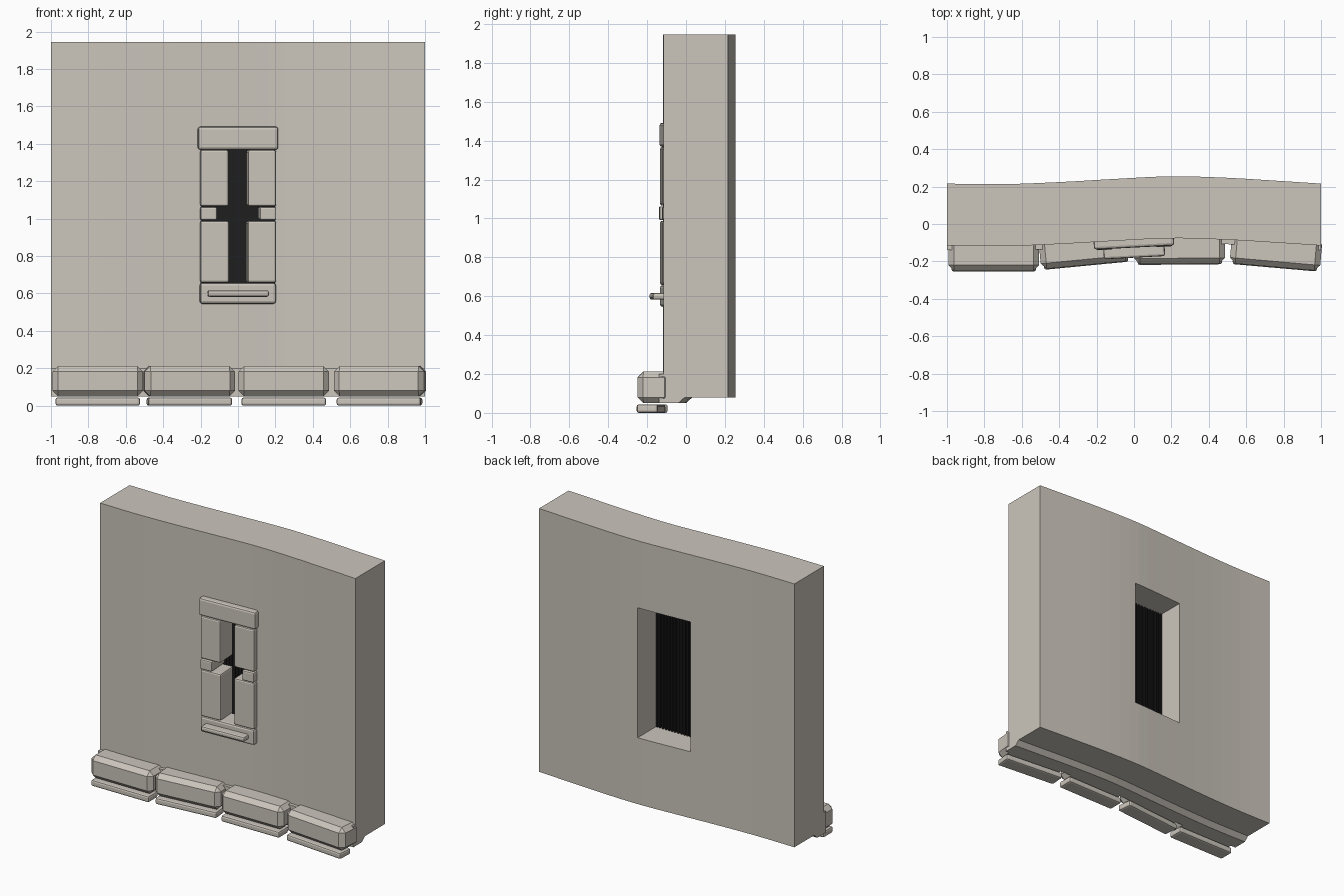
import bpy, bmesh, math
from mathutils import Matrix, Vector

if "Cube" in bpy.data.objects:
    bpy.data.objects.remove(bpy.data.objects["Cube"])


def material(name, rgb):
    m = bpy.data.materials.new(name)
    m.diffuse_color = (*rgb, 1)
    m.use_nodes = True
    m.node_tree.nodes["Principled BSDF"].inputs["Base Color"].default_value = m.diffuse_color
    return m


STONE = material("warm_grey_stone", (0.60, 0.56, 0.50))
DARK = material("dark_grating", (0.013, 0.013, 0.013))


def add_object(name, bm, mat):
    bmesh.ops.recalc_face_normals(bm, faces=bm.faces)
    me = bpy.data.meshes.new(name)
    bm.to_mesh(me)
    bm.free()
    me.materials.append(mat)
    ob = bpy.data.objects.new(name, me)
    bpy.context.collection.objects.link(ob)
    return ob


def box(name, x, y, z, bevel=0.0, segments=1, mat=STONE, pivot=(0, 0), angle=0.0):
    """Bevelled box from (min, max) ranges, turned about a vertical pivot."""
    bm = bmesh.new()
    bmesh.ops.create_cube(bm, size=1)
    for v in bm.verts:
        v.co = Vector([(a + b) / 2 + c * (b - a) for c, (a, b) in zip(v.co, (x, y, z))])
    if bevel:
        bmesh.ops.bevel(bm, geom=bm.edges[:], offset=bevel, segments=segments,
                        profile=0.5, affect='EDGES')
    p = Vector((*pivot, 0))
    bm.transform(Matrix.Translation(p) @ Matrix.Rotation(math.radians(angle), 4, 'Z'))
    return add_object(name, bm, mat)


# Gentle S-bend of the wall front, interpolated through a few points
BEND = [(-1.3, -0.108), (-1, -0.115), (-0.7, -0.118), (-0.4, -0.107), (-0.1, -0.090),
        (0.2, -0.076), (0.5, -0.084), (0.75, -0.099), (1, -0.115), (1.25, -0.131)]


def bend(x):
    i = max(j for j in range(1, len(BEND) - 2) if BEND[j][0] <= x + 1e-6 or j == 1)
    (x0, p0), (x1, p1), (x2, p2), (x3, p3) = BEND[i - 1:i + 3]
    t = (x - x1) / (x2 - x1)
    m1 = (p2 - p0) / (x2 - x0) * (x2 - x1)
    m2 = (p3 - p1) / (x3 - x1) * (x2 - x1)
    return ((2*t**3 - 3*t**2 + 1) * p1 + (t**3 - 2*t**2 + t) * m1
            + (3*t**2 - 2*t**3) * p2 + (t**3 - t**2) * m2)


def sweep(name, profile, steps=24):
    """Extrude a (depth, height) profile across the bent width."""
    bm = bmesh.new()
    rings = []
    for i in range(steps + 1):
        x = -1 + 2 * i / steps
        rings.append([bm.verts.new((x, bend(x) + d, z)) for d, z in profile])
    n = len(profile)
    for a, b in zip(rings, rings[1:]):
        for k in range(n):
            bm.faces.new((a[k], a[(k + 1) % n], b[(k + 1) % n], b[k]))
    bm.faces.new(rings[0])
    bm.faces.new(rings[-1])
    return add_object(name, bm, STONE)


# Wall with the window opening
wall = sweep("wall", [(0, 0.08), (0.331, 0.08), (0.331, 1.945), (0, 1.945)])
cutter = box("opening_cutter", (-0.2, 0.2), (-0.5, 0.5), (0.55, 1.47))
cut = wall.modifiers.new("opening", 'BOOLEAN')
cut.operation, cut.solver, cut.object = 'DIFFERENCE', 'EXACT', cutter
bpy.context.view_layer.objects.active = wall
bpy.ops.object.modifier_apply(modifier=cut.name)
bpy.data.objects.remove(cutter)

# Base strip below and in front of the wall foot
sweep("base_strip", [(-0.024, 0.2), (0.04, 0.2), (0.11, 0.081), (0.075, 0.05), (-0.024, 0.05)])

# Row of chamfered base blocks, each with a lip underneath
for i, (x, y, a) in enumerate([(-0.75, -0.25, 0), (-0.255, -0.219, 5.5),
                               (0.245, -0.213, 0.5), (0.752, -0.23, -5)]):
    box(f"base_block_{i + 1}", (-0.242, 0.242), (0, 0.17), (0.05, 0.212), 0.03,
        pivot=(x, y), angle=a)
    box(f"base_lip_{i + 1}", (-0.226, 0.226), (-0.004, 0.105), (0, 0.044), 0.012, 2,
        pivot=(x, y), angle=a)

# Window surround, turned to follow the wall
C, TILT = (0, -0.088), 3
surround = {
    "lintel": ((-0.216, 0.214), (-0.038, 0.12), (1.368, 1.492), 0.014),
    "sill": ((-0.205, 0.202), (-0.036, 0.12), (0.545, 0.657), 0.014),
    "sill_bar": ((-0.166, 0.162), (-0.092, -0.02), (0.582, 0.617), 0.012),
}
for s, side in ((-1, "left"), (1, "right")):
    def span(a, b):
        return tuple(sorted((s * a, s * b)))
    surround[f"upper_jamb_{side}"] = (span(0.052, 0.203), (-0.036, 0.12), (1.066, 1.367), 0.011)
    surround[f"lower_jamb_{side}"] = (span(0.05, 0.203), (-0.036, 0.12), (0.658, 0.988), 0.011)
    surround[f"middle_stone_{side}"] = (span(0.115, 0.203), (-0.042, 0.12), (0.992, 1.062), 0.009)
for name, (x, y, z, bevel) in surround.items():
    box(name, x, y, z, bevel, 2, pivot=C, angle=TILT)

# Dark grating closing the opening
box("grating_panel", (-0.199, 0.199), (0.035, 0.045), (0.552, 1.462), mat=DARK)
for i in range(17):
    x = -0.192 + 0.024 * i
    box(f"grating_bar_{i + 1}", (x - 0.006, x + 0.006), (0.028, 0.055), (0.551, 1.466), mat=DARK)
